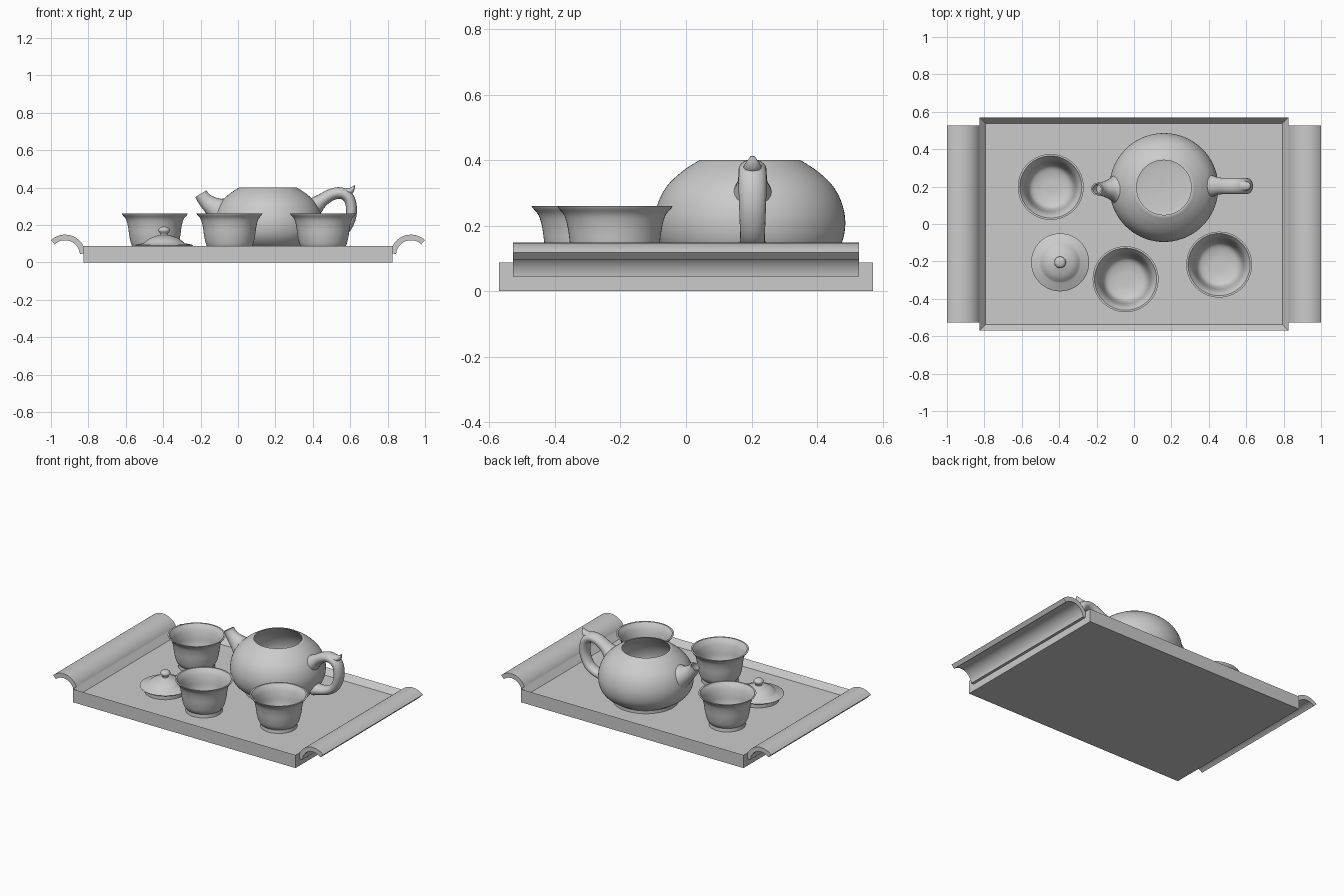
import bpy, bmesh, math
from mathutils import Vector

if "Cube" in bpy.data.objects:
    bpy.data.objects.remove(bpy.data.objects["Cube"], do_unlink=True)

clay = bpy.data.materials.new("light grey clay")
clay.use_nodes = True
clay.diffuse_color = (0.6, 0.6, 0.6, 1)
clay.node_tree.nodes["Principled BSDF"].inputs["Base Color"].default_value = (0.6, 0.6, 0.6, 1)

FLOOR = 0.05  # height of the tray's recessed surface


def finish(name, bm, location=(0, 0, 0), smooth=True):
    bmesh.ops.recalc_face_normals(bm, faces=bm.faces)
    mesh = bpy.data.meshes.new(name)
    bm.to_mesh(mesh)
    bm.free()
    mesh.materials.append(clay)
    if smooth:
        mesh.shade_smooth()
        mesh.set_sharp_from_angle(angle=math.radians(40))
    obj = bpy.data.objects.new(name, mesh)
    obj.location = location
    bpy.context.collection.objects.link(obj)
    return obj


def spline(points, steps=5):
    """Smooth curve through the points, of any dimension."""
    p = [Vector(q) for q in points]
    p = [2 * p[0] - p[1]] + p + [2 * p[-1] - p[-2]]
    out = []
    for a, b, c, d in zip(p, p[1:], p[2:], p[3:]):
        for i in range(steps):
            t = i / steps
            out.append(0.5 * (2 * b + (c - a) * t + (2 * a - 5 * b + 4 * c - d) * t ** 2
                              + (3 * b - a - 3 * c + d) * t ** 3))
    return out + [p[-2]]


def lathe(name, runs, location, sides=56):
    """Revolve (radius, z) runs; each run is smooth, with corners between runs."""
    bm = bmesh.new()
    outline = []
    for run in runs:
        outline += spline(run) if len(run) > 2 else [Vector(q) for q in run]
    verts = [bm.verts.new((max(r, 0), 0, z)) for r, z in outline]
    edges = [bm.edges.new(pair) for pair in zip(verts, verts[1:])]
    bmesh.ops.spin(bm, geom=verts + edges, axis=(0, 0, 1), cent=(0, 0, 0),
                   angle=math.tau, steps=sides)
    bmesh.ops.remove_doubles(bm, verts=bm.verts, dist=0.0001)
    return finish(name, bm, location)


def tube(name, path, y, sides=20, hollow=0):
    """Sweep an ellipse along (x, z, radius in plane, radius across)."""
    bm = bmesh.new()
    pts = spline(path)
    rings = []

    def ring(x, z, r, w, tangent):
        n = Vector((-tangent.y, tangent.x))
        angles = [math.tau * i / sides for i in range(sides)]
        rings.append([bm.verts.new((x + n.x * r * math.cos(a), y + w * math.sin(a),
                                    z + n.y * r * math.cos(a))) for a in angles])

    for i, (x, z, r, w) in enumerate(pts):
        before, after = pts[max(i - 1, 0)], pts[min(i + 1, len(pts) - 1)]
        tangent = (after - before).xy.normalized()
        ring(x, z, r, w, tangent)
    if hollow:  # sunken mouth at the end
        for depth in (0, hollow):
            ring(x - tangent.x * depth, z - tangent.y * depth, r * 0.75, w * 0.75, tangent)
    for a, b in zip(rings, rings[1:]):
        for i in range(sides):
            j = (i + 1) % sides
            bm.faces.new((a[i], a[j], b[j], b[i]))
    bm.faces.new(rings[0])
    bm.faces.new(rings[-1])
    return finish(name, bm)


# Tray: a slab with an inset, lowered surface
bm = bmesh.new()
bmesh.ops.create_cube(bm, size=1)
bmesh.ops.scale(bm, vec=(1.65, 1.14, 0.088), verts=bm.verts)
bmesh.ops.translate(bm, vec=(0, 0, 0.044), verts=bm.verts)
top = max(bm.faces, key=lambda f: f.calc_center_median().z)
bmesh.ops.inset_region(bm, faces=[top], thickness=0.045)
bmesh.ops.translate(bm, vec=(0, 0, FLOOR - 0.088), verts=top.verts)
finish("tray", bm, smooth=False)

# Curved grips at both ends
for side, label in ((1, "left"), (-1, "right")):
    bm = bmesh.new()
    angles = [math.radians(5 + 128 * i / 20) for i in range(21)]
    arc = [(0.11, a) for a in angles] + [(0.08, a) for a in reversed(angles)]
    face = bm.faces.new([bm.verts.new((side * (0.925 - r * math.cos(a)), -0.527,
                                       0.038 + r * math.sin(a))) for r, a in arc])
    grown = bmesh.ops.extrude_face_region(bm, geom=[face], use_keep_orig=True)["geom"]
    bmesh.ops.translate(bm, vec=(0, 1.054, 0),
                        verts=[v for v in grown if isinstance(v, bmesh.types.BMVert)])
    finish(label + "_tray_grip", bm)

# Cups: foot, flared outside, rim, hollow inside
cup = [[(0, 0.01), (0.095, 0.01)], [(0.1, 0), (0.112, 0)], [(0.112, 0), (0.11, 0.022)],
       [(0.11, 0.022), (0.125, 0.045), (0.136, 0.09), (0.143, 0.14), (0.154, 0.18), (0.173, 0.204)],
       [(0.176, 0.21), (0.166, 0.21)],
       [(0.166, 0.21), (0.147, 0.18), (0.135, 0.14), (0.127, 0.09), (0.108, 0.045), (0.06, 0.027), (0, 0.024)]]
for i, (x, y) in enumerate([(-0.445, 0.198), (-0.045, -0.295), (0.455, -0.217)]):
    lathe("cup_%d" % (i + 1), cup, (x, y, FLOOR))

# Lid with seating ring and round knob
lathe("lid", [[(0, 0.03), (0.115, 0.03)], [(0.115, 0), (0.125, 0)], [(0.125, 0.036), (0.152, 0.036)],
              [(0.155, 0.04), (0.148, 0.045)], [(0.148, 0.045), (0.11, 0.052)],
              [(0.11, 0.052), (0.08, 0.076), (0.045, 0.09), (0.02, 0.097)],
              [(0.02, 0.097), (0.02, 0.103), (0.031, 0.12), (0.022, 0.136), (0, 0.142)]],
      (-0.395, -0.205, FLOOR))

# Teapot body, open at the top
lathe("teapot_body", [[(0, 0.01), (0.18, 0.01)], [(0.185, 0), (0.2, 0)], [(0.2, 0), (0.2, 0.02)],
                      [(0.2, 0.02), (0.25, 0.055), (0.281, 0.1), (0.291, 0.16), (0.28, 0.22),
                       (0.252, 0.272), (0.206, 0.316), (0.154, 0.35)],
                      [(0.154, 0.35), (0.146, 0.349)],
                      [(0.146, 0.349), (0.19, 0.305), (0.235, 0.26), (0.262, 0.2), (0.265, 0.14),
                       (0.23, 0.07), (0.15, 0.035), (0, 0.025)]],
      (0.16, 0.195, FLOOR), sides=72)

# Teapot spout, handle and thumb thorn
tube("teapot_spout", [(-0.098, 0.276, 0.076, 0.078), (-0.125, 0.292, 0.058, 0.056),
                      (-0.162, 0.32, 0.043, 0.04), (-0.185, 0.345, 0.037, 0.035),
                      (-0.199, 0.367, 0.035, 0.033)], 0.187, hollow=0.04)
tube("teapot_handle", [(0.41, 0.3, 0.05, 0.06), (0.45, 0.332, 0.036, 0.046), (0.5, 0.362, 0.032, 0.043),
                       (0.55, 0.37, 0.031, 0.043), (0.591, 0.345, 0.03, 0.043),
                       (0.607, 0.29, 0.029, 0.042), (0.6, 0.23, 0.028, 0.04),
                       (0.57, 0.175, 0.028, 0.038), (0.52, 0.145, 0.028, 0.038),
                       (0.47, 0.135, 0.032, 0.042), (0.425, 0.13, 0.04, 0.05)], 0.203)
tube("handle_thorn", [(0.565, 0.37, 0.028, 0.032), (0.597, 0.38, 0.02, 0.026),
                      (0.614, 0.395, 0.011, 0.018), (0.623, 0.412, 0.002, 0.006)], 0.203)
